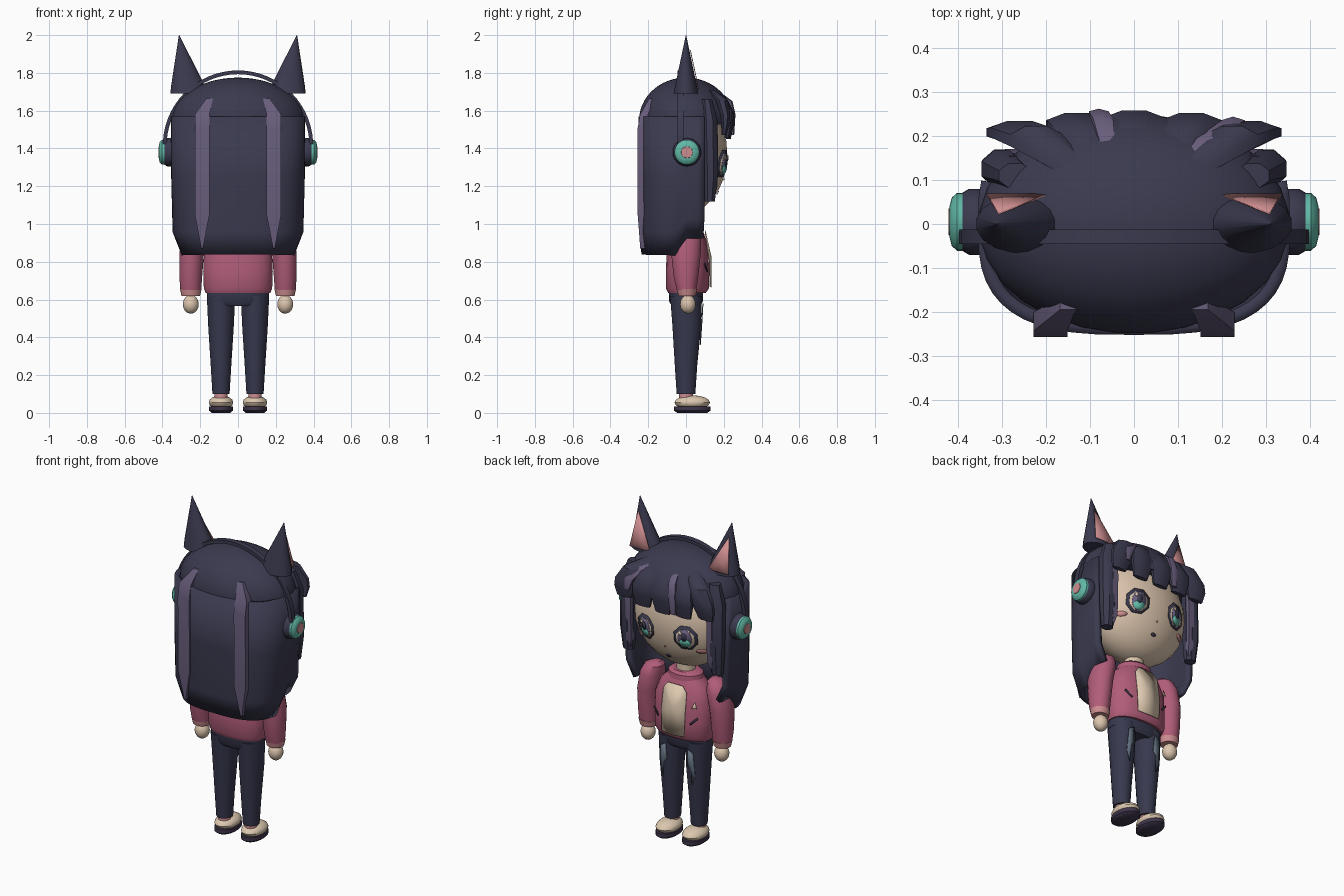
import bpy, bmesh
from math import sin, cos, pi, radians, sqrt, copysign

cube = bpy.data.objects.get("Cube")
if cube:
    bpy.data.objects.remove(cube, do_unlink=True)


def material(name, r, g, b):
    m = bpy.data.materials.new(name)
    m.use_nodes = True
    m.diffuse_color = (r, g, b, 1)
    m.node_tree.nodes["Principled BSDF"].inputs["Base Color"].default_value = (r, g, b, 1)
    return m


HAIR = material("dark navy hair", .043, .042, .078)
LILAC = material("lilac highlight", .14, .11, .2)
SKIN = material("skin", .72, .56, .42)
JACKET = material("rose jacket", .44, .11, .19)
PINK = material("soft pink", .62, .27, .28)
TEAL = material("teal", .12, .48, .38)
DENIM = material("dark denim", .038, .04, .075)
FADED = material("faded denim", .12, .16, .21)
PLUM = material("plum sole", .05, .035, .07)
CREAM = material("cream", .72, .58, .43)


def finish(name, bm, mat, angle=40):
    bmesh.ops.recalc_face_normals(bm, faces=bm.faces[:])
    me = bpy.data.meshes.new(name)
    bm.to_mesh(me)
    bm.free()
    me.materials.append(mat)
    for p in me.polygons:
        p.use_smooth = True
    me.set_sharp_from_angle(angle=radians(angle))
    ob = bpy.data.objects.new(name, me)
    bpy.context.collection.objects.link(ob)
    return ob


def skin(name, rings, mat, closed=True):
    """Bridge successive rings of points; closed rings get end caps."""
    bm = bmesh.new()
    rows = [[bm.verts.new(p) for p in ring] for ring in rings]
    n = len(rows[0])
    for a, b in zip(rows, rows[1:]):
        for i in range(n if closed else n - 1):
            j = (i + 1) % n
            bm.faces.new((a[i], a[j], b[j], b[i]))
    if closed:
        bm.faces.new(rows[0])
        bm.faces.new(rows[-1])
    return finish(name, bm, mat)


def oval(t, p=2):
    return [copysign(abs(f) ** (2 / p), f) for f in (cos(t), sin(t))]


def loft(name, sections, mat, n=20, p=2):
    """Stack horizontal ovals given as (x, y, z, rx, ry)."""
    rings = []
    for x, y, z, rx, ry in sections:
        pts = [oval(2 * pi * (i + .5) / n, p) for i in range(n)]
        rings.append([(x + rx * u, y + ry * v, z) for u, v in pts])
    return skin(name, rings, mat)


def ellipsoid(name, c, r, mat, low=-88, n=28, steps=14):
    angles = [radians(low + (88 - low) * i / steps) for i in range(steps + 1)]
    return loft(name, [(c[0], c[1], c[2] + r[2] * sin(a), r[0] * cos(a), r[1] * cos(a))
                       for a in angles], mat, n)


def plate(name, outline, surface, offset, mat):
    """Thin fan-shaped plate that follows a surface y = f(x, z)."""
    bm = bmesh.new()
    cx, cz = [sum(p[k] for p in outline) / len(outline) for k in (0, 1)]
    rim = [bm.verts.new((x, surface(x, z) + offset, z)) for x, z in outline]
    mid = bm.verts.new((cx, surface(cx, cz) + offset, cz))
    for a, b in zip(rim, rim[1:] + rim[:1]):
        bm.faces.new((a, b, mid))
    ob = finish(name, bm, mat)
    mod = ob.modifiers.new("thickness", "SOLIDIFY")
    mod.thickness, mod.offset = .004, 0
    return ob


def disc(x, z, rx, rz, n=12):
    return [(x + rx * cos(2 * pi * (i + .5) / n), z + rz * sin(2 * pi * (i + .5) / n))
            for i in range(n)]


def face_y(x, z):
    return .22 * sqrt(max(.01, 1 - (x / .32) ** 2 - ((z - 1.37) / .31) ** 2))


def chest_y(x, z):
    return .125 - .25 * max(0, z - .85) - 1.5 * x * x


def leg_y(x, z):
    return .05 + .07 * (z - .1) - 6 * (abs(x) - .09) ** 2


# Head and neck
ellipsoid("head", (0, 0, 1.37), (.32, .22, .31), SKIN)
loft("neck", [(0, 0, .95, .055, .05), (0, 0, 1.1, .055, .05)], SKIN)
plate("nose", disc(0, 1.235, .006, .005, 6), face_y, .003, PINK)
plate("mouth", disc(0, 1.165, .016, .009, 8), face_y, .003, PLUM)

# Hair cap and back curtain
ellipsoid("hair_cap", (0, 0, 1.55), (.355, .25, .225), HAIR, low=-6)
curtain = []
for z_back, z_front, sx, sy in ((1.57, 1.57, 1, 1), (1.25, 1.3, 1, 1),
                                (.96, 1.03, .98, .99), (.84, .93, .84, .93)):
    row = []
    for i in range(29):
        u, v = oval(radians(15 - 210 * i / 28), 3)
        row.append((.34 * u * sx, .237 * v * sy, z_front if v > -.1 else z_back))
    curtain.append(row)
back = skin("back_hair", curtain, HAIR, closed=False)
mod = back.modifiers.new("thickness", "SOLIDIFY")
mod.thickness, mod.offset = .03, 0

# Fringe
for i in range(5):
    x = .13 * (i - 2)
    y = .232 - .35 * x * x
    tip = 1.45 + .3 * x * x
    loft(f"fringe_lock_{i + 1}", [(.55 * x, .13, 1.71, .04, .02), (.85 * x, .19, 1.655, .065, .035),
         (x, y, 1.58, .073, .028), (x * 1.04, y, 1.53, .07, .024), (x * 1.06, y - .008, tip, .05, .014)],
         HAIR, 8)
loft("fringe_streak_wide", [(.11, .12, 1.71, .012, .012), (.165, .185, 1.675, .028, .016),
     (.225, .228, 1.6, .03, .016), (.24, .23, 1.53, .015, .008)], LILAC, 6)
loft("fringe_streak_small", [(-.06, .18, 1.69, .02, .012), (-.07, .232, 1.65, .026, .014),
     (-.08, .25, 1.58, .026, .012), (-.085, .245, 1.47, .02, .01)], LILAC, 6)

# Headband arch
arch = []
for i in range(33):
    a = radians(-2 + 184 * i / 32)
    arch.append([(r * cos(a), y, 1.415 + r * sin(a))
                 for r, y in ((.378, -.045), (.398, -.045), (.398, -.012), (.378, -.012))])
skin("headband", arch, HAIR)


def ear_cup(name, s, profile, mat):
    skin(name, [[(s * x, .005 + r * cos(2 * pi * i / 24), 1.38 + r * sin(2 * pi * i / 24))
                 for i in range(24)] for x, r in profile], mat)


for s, side in ((1, "left"), (-1, "right")):
    # Headphones
    ear_cup(f"ear_pad_{side}", s, [(.33, .066), (.35, .075), (.375, .075), (.39, .066)], HAIR)
    ear_cup(f"ear_shell_{side}", s, [(.38, .066), (.402, .066), (.414, .055), (.419, .036)], TEAL)
    ear_cup(f"ear_button_{side}", s, [(.41, .034), (.422, .03)], PINK)

    # Cat ears
    loft(f"cat_ear_{side}", [(s * .258, 0, 1.69, .102, .066), (s * .264, 0, 1.73, .092, .059),
         (s * .312, 0, 2, .001, .001)], HAIR, 16)
    plate(f"ear_lining_{side}", [(s * .335, 1.71), (s * .195, 1.71), (s * .308, 1.92)],
          lambda x, z: .066 * (2 - z) / .31, .006, PINK)

    # Side locks and streaks
    loft(f"side_lock_{side}", [(s * .27, .11, 1.66, .04, .03), (s * .3, .125, 1.55, .05, .045),
         (s * .3, .13, 1.25, .048, .042), (s * .3, .125, 1.12, .035, .03)], HAIR, 8)
    loft(f"side_streak_{side}", [(s * .27, .14, 1.6, .02, .02), (s * .275, .155, 1.45, .026, .022),
         (s * .275, .152, 1.2, .024, .02), (s * .28, .14, 1.14, .012, .012)], LILAC, 4)
    loft(f"back_streak_{side}", [(s * .15, -.18, 1.665, .025, .02), (s * .19, -.222, 1.58, .055, .03),
         (s * .19, -.236, 1.5, .055, .03), (s * .19, -.236, 1.05, .055, .028),
         (s * .19, -.228, .87, .006, .02)], LILAC, 4)

    # Eyes and blush
    x, z = s * .135, 1.32
    plate(f"eye_outline_{side}", disc(x, z, .07, .078, 8), face_y, .005, HAIR)
    plate(f"eye_white_{side}", disc(x, z - .004, .054, .06, 8), face_y, .008, CREAM)
    plate(f"iris_{side}", disc(x, z - .002, .04, .058), face_y, .011, LILAC)
    plate(f"iris_glow_{side}", disc(x, z - .03, .032, .026), face_y, .014, TEAL)
    plate(f"pupil_{side}", disc(x, z + .008, .016, .026, 8), face_y, .017, HAIR)
    plate(f"eye_glint_{side}", disc(x + .02, z + .03, .01, .012, 6), face_y, .017, CREAM)
    plate(f"blush_{side}", disc(s * .21, 1.235, .03, .014, 10), face_y, .004, PINK)

    # Arms
    loft(f"sleeve_{side}", [(s * .2, 0, 1.02, .025, .025), (s * .212, 0, 1, .055, .06),
         (s * .225, 0, .95, .068, .08), (s * .245, 0, .85, .066, .08), (s * .25, 0, .72, .061, .066),
         (s * .25, .003, .65, .056, .052)], JACKET)
    loft(f"cuff_{side}", [(s * .25, .005, .655, .058, .054), (s * .25, .005, .62, .05, .046)], PINK)
    ellipsoid(f"hand_{side}", (s * .25, .01, .575), (.043, .042, .05), SKIN, n=16, steps=8)

    # Legs and shoes
    loft(f"leg_{side}", [(s * .09, 0, .62, .076, .085), (s * .09, .004, .45, .068, .076),
         (s * .09, 0, .25, .055, .06), (s * .09, 0, .1, .046, .05)], DENIM)
    plate(f"faded_patch_{side}", [(s * .075, .58), (s * .11, .56), (s * .115, .42),
          (s * .095, .36), (s * .09, .46), (s * .07, .48)], leg_y, .008, FADED)
    loft(f"sock_{side}", [(s * .09, 0, .06, .036, .038), (s * .09, 0, .115, .036, .038)], PINK)
    ellipsoid(f"shoe_{side}", (s * .09, .033, .055), (.066, .095, .038), CREAM, n=20, steps=8)
    loft(f"sole_{side}", [(s * .09, .033, 0, .05, .08), (s * .09, .033, .012, .064, .098),
         (s * .09, .033, .035, .064, .097)], PLUM)

    # Slanted jacket pockets
    plate(f"pocket_{side}", [(s * .105, .755), (s * .145, .795), (s * .15, .785), (s * .11, .745)],
          chest_y, .006, PLUM)

# Jacket, shirt panel and trousers waist
loft("jacket", [(0, .005, .635, .172, .1), (0, .008, .66, .182, .115), (0, .008, .75, .185, .115),
     (0, .008, .87, .18, .11), (0, .004, .95, .15, .092), (0, 0, 1.01, .085, .07)], JACKET, 28, 2.3)
loft("collar", [(0, 0, .985, .11, .085), (0, 0, 1.015, .105, .082), (0, 0, 1.03, .085, .066)], JACKET)
plate("shirt_panel", [(-.075, .67), (0, .665), (.075, .67), (.08, .8), (.078, .93), (.05, .965),
      (-.05, .965), (-.078, .93), (-.08, .8)], chest_y, .009, CREAM)
plate("chest_badge", [(-.115, .85), (-.145, .85), (-.13, .885)], chest_y, .008, CREAM)
loft("waistband", [(0, 0, .565, .13, .075), (0, 0, .59, .166, .09), (0, 0, .645, .166, .092)],
     DENIM, 24, 2.4)
